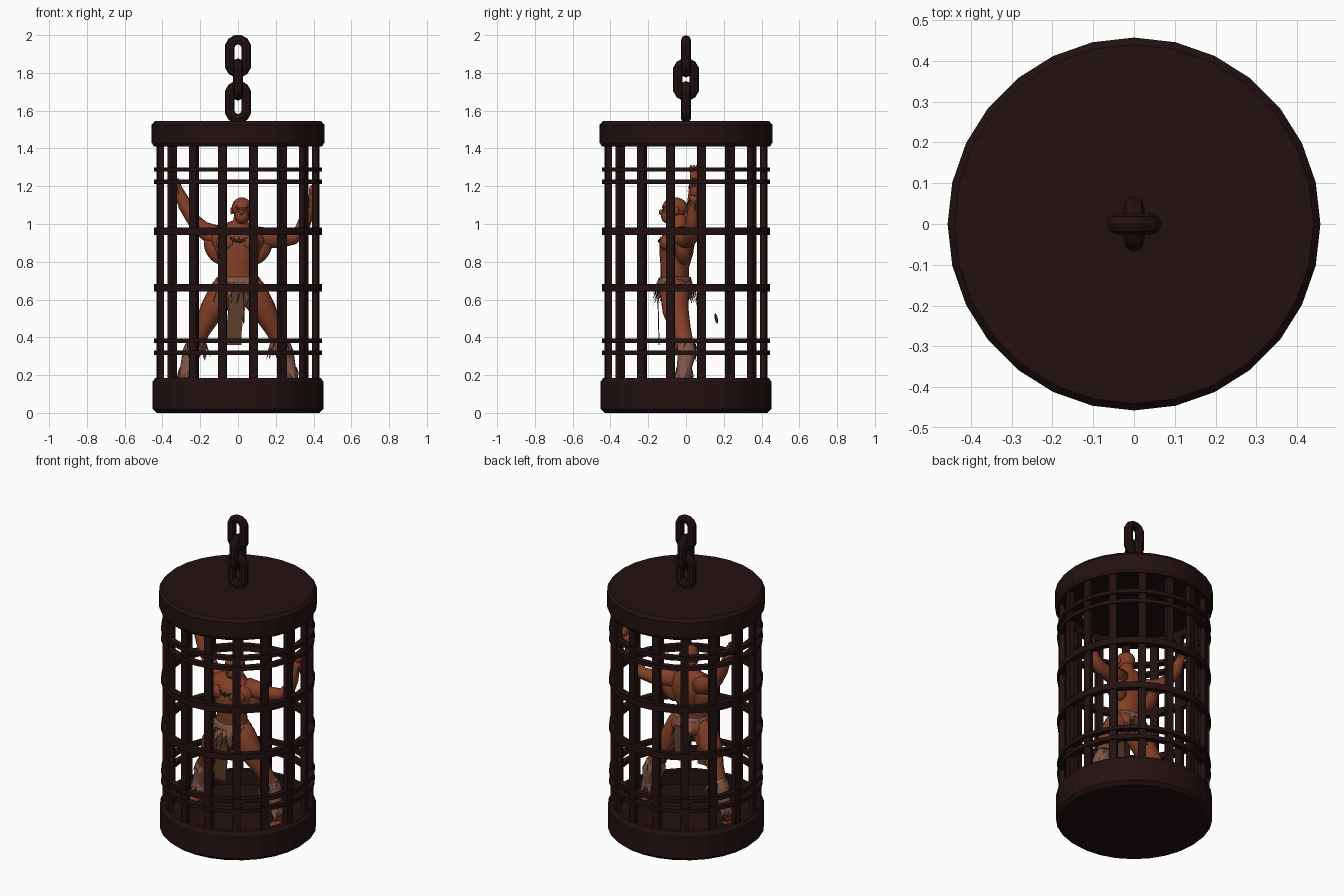
import bpy, bmesh, math, random
from mathutils import Vector, Matrix

if "Cube" in bpy.data.objects:
    bpy.data.objects.remove(bpy.data.objects["Cube"])
random.seed(4)

def mat(name, c):
    m = bpy.data.materials.new(name)
    m.diffuse_color = (*c, 1)
    m.use_nodes = True
    m.node_tree.nodes["Principled BSDF"].inputs["Base Color"].default_value = m.diffuse_color
    return m

IRON = mat("dark_iron", (0.017, 0.0055, 0.0055))
SKIN = mat("skin", (0.23, 0.05, 0.021))
WRAP = mat("fur_wrap", (0.22, 0.095, 0.068))
CLOTH = mat("loin_cloth", (0.11, 0.05, 0.026))
BONE = mat("dark_feather", (0.035, 0.018, 0.012))

def add(name, bm, m, smooth=False):
    bmesh.ops.recalc_face_normals(bm, faces=bm.faces[:])
    me = bpy.data.meshes.new(name)
    bm.to_mesh(me)
    bm.free()
    me.materials.append(m)
    for p in me.polygons:
        p.use_smooth = smooth
    ob = bpy.data.objects.new(name, me)
    bpy.context.collection.objects.link(ob)
    return ob

def skin_rings(bm, rings, loop=False, caps=True):
    n, k = len(rings[0]), len(rings)
    for i in range(k if loop else k - 1):
        a, b = rings[i], rings[(i + 1) % k]
        for j in range(n):
            bm.faces.new((a[j], a[(j + 1) % n], b[(j + 1) % n], b[j]))
    if caps and not loop:
        bm.faces.new(rings[0])
        bm.faces.new(rings[-1])

def lathe(name, prof, m, loop=False, n=28):
    bm = bmesh.new()
    rings = [[bm.verts.new((r * math.sin(2 * math.pi * j / n), r * math.cos(2 * math.pi * j / n), z))
              for j in range(n)] for r, z in prof]
    skin_rings(bm, rings, loop)
    return add(name, bm, m)

def loft(name, pts, m, n=14):
    """Limb through (x, y, z, width radius, depth radius) stations."""
    bm, rings = bmesh.new(), []
    P = [Vector(p[:3]) for p in pts]
    for i, p in enumerate(pts):
        t = (P[min(i + 1, len(P) - 1)] - P[max(i - 1, 0)]).normalized()
        u = Vector((0, 1, 0)).cross(t).normalized()
        v = t.cross(u)
        rings.append([bm.verts.new(P[i] + u * p[3] * math.cos(2 * math.pi * j / n)
                                   + v * p[4] * math.sin(2 * math.pi * j / n)) for j in range(n)])
    skin_rings(bm, rings)
    return add(name, bm, m, True)

def blob(name, c, r, m, rot=(0, 0, 0), seg=14):
    bm = bmesh.new()
    M = Matrix.Translation(c)
    for ax, a in zip("XYZ", rot):
        M = M @ Matrix.Rotation(math.radians(a), 4, ax)
    bmesh.ops.create_uvsphere(bm, u_segments=seg, v_segments=max(6, seg * 2 // 3), radius=1,
                              matrix=M @ Matrix.Diagonal((*r, 1)))
    return add(name, bm, m, True)

def fringe(name, c, rx, ry, n, length, width, m, flare=0.3):
    """Ragged ring of hanging leaf-shaped tufts."""
    bm = bmesh.new()
    for i in range(n):
        a = 2 * math.pi * (i + random.uniform(-.3, .3)) / n
        o, s = Vector((math.cos(a), math.sin(a), 0)), Vector((-math.sin(a), math.cos(a), 0))
        L = length * random.uniform(.6, 1.25)
        p = Vector(c) + Vector((rx * o.x, ry * o.y, random.uniform(-.01, .01)))
        d = o * flare * random.uniform(.2, 1.2) + s * random.uniform(-.3, .3) - Vector((0, 0, 1))
        mid = p + d * L * .45
        q = [p - s * width * .3, mid - s * width * .5, p + d * L, mid + s * width * .5, p + s * width * .3]
        bm.faces.new([bm.verts.new(x) for x in q])
    return add(name, bm, m)

# --- cage base, cap, hoops ---
lathe("cage_base", [(.43, 0), (.452, .02), (.452, .165), (.438, .185), (.405, .185), (.40, .10)], IRON)
lathe("cage_cap", [(.40, 1.45), (.405, 1.41), (.445, 1.41), (.457, 1.43), (.457, 1.525), (.44, 1.545)], IRON)
for i, (a, b) in enumerate([(.306, .33), (.37, .394), (.643, .682), (.942, .982), (1.213, 1.236), (1.277, 1.3)]):
    lathe(f"hoop_{i}", [(.408, a), (.445, a), (.445, b), (.408, b)], IRON, True)

# --- sixteen flat upright bars ---
bm = bmesh.new()
for i in range(16):
    M = Matrix.Rotation(2 * math.pi * (i + .5) / 16, 4, 'Z') @ Matrix.Translation((.42, 0, .785))
    bmesh.ops.create_cube(bm, size=1, matrix=M @ Matrix.Diagonal((.03, .045, 1.37, 1)))
add("upright_bars", bm, IRON)

# --- hanging chain ---
for i, zc in enumerate((1.645, 1.765, 1.888)):
    bm, rings = bmesh.new(), []
    for k in range(12):
        a = 2 * math.pi * (k + .5) / 12
        o = Vector((math.cos(a), 0, math.sin(a)))
        c = Vector((.044 * o.x, 0, .043 * o.z + math.copysign(.045, o.z)))
        ring = [c + o * .026 * math.cos(b) + Vector((0, .026 * math.sin(b), 0))
                for b in [2 * math.pi * j / 8 for j in range(8)]]
        R = Matrix.Rotation(math.pi / 2 * (i % 2), 3, 'Z')
        rings.append([bm.verts.new(R @ v + Vector((0, 0, zc))) for v in ring])
    skin_rings(bm, rings, True)
    add(f"chain_link_{i}", bm, IRON)

# --- torso, neck and head ---
loft("torso", [(0, -.06, .60, .06, .045), (0, -.06, .64, .105, .07), (0, -.06, .70, .105, .076),
               (0, -.06, .77, .09, .075), (0, -.052, .85, .115, .09), (0, -.045, .91, .145, .092),
               (0, -.035, .955, .14, .07), (.01, -.03, .99, .07, .048), (.015, -.04, 1.01, .042, .042),
               (.02, -.05, 1.06, .038, .042)], SKIN, 20)
for s in (-1, 1):
    blob("chest_muscle", (s * .058, -.10, .90), (.06, .042, .045), SKIN)
    blob("buttock", (s * .052, -.015, .655), (.055, .05, .055), SKIN)
    blob("ear", (.02 + s * .053, -.05, 1.07), (.008, .014, .02), SKIN, seg=8)
    blob("eye", (.02 + s * .02, -.121, 1.078), (.008, .005, .005), BONE, seg=8)
blob("skull", (.02, -.058, 1.085), (.053, .068, .056), SKIN, seg=20)
blob("jaw", (.02, -.09, 1.04), (.038, .042, .04), SKIN)
blob("nose", (.02, -.13, 1.062), (.01, .014, .016), SKIN, seg=8)
blob("brow", (.02, -.115, 1.09), (.036, .013, .008), SKIN, seg=8)

# --- arms reaching for the bars ---
loft("left_arm", [(-.08, -.02, .93, .06, .055), (-.14, -.01, .945, .055, .05), (-.19, .01, .975, .043, .043),
                  (-.235, .03, 1.02, .036, .038), (-.28, .04, 1.10, .037, .036), (-.325, .04, 1.20, .022, .023),
                  (-.335, .045, 1.235, .022, .024)], SKIN)
loft("right_arm", [(.08, -.02, .93, .06, .055), (.15, -.01, .925, .055, .05), (.22, .01, .915, .042, .044),
                   (.29, .025, .925, .036, .037), (.335, .03, .965, .037, .037), (.36, .035, 1.03, .034, .034),
                   (.385, .04, 1.125, .021, .022), (.39, .045, 1.15, .02, .024)], SKIN)
for s, (x, y, z) in ((-1, (-.34, .05, 1.255)), (1, (.393, .05, 1.175))):
    blob("palm", (x, y, z), (.018, .03, .032), SKIN)
    for k in range(4):
        blob("finger", (x + s * .012, y - .024 + .015 * k, z + .035), (.008, .008, .024), SKIN, (0, s * 15, 0), 8)
    fringe("wrist_feathers", (x - s * .012, y - .005, z - .045), .026, .026, 9, .05, .014, BONE)
for s in (-1, 1):
    blob("lat_muscle", (s * .115, -.015, .87), (.06, .045, .09), SKIN, (0, s * 28, 0))

# --- legs, feet, shin wraps ---
for s in (-1, 1):
    loft("leg", [(s * .05, -.06, .70, .06, .06), (s * .075, -.06, .64, .078, .078),
                 (s * .14, -.055, .54, .065, .07), (s * .19, -.025, .44, .046, .052),
                 (s * .215, -.012, .39, .044, .048), (s * .245, .005, .32, .043, .046),
                 (s * .275, -.01, .22, .028, .03), (s * .29, -.01, .13, .026, .03)], SKIN)
    loft("shin_wrap", [(s * .222, -.008, .37, .048, .052), (s * .245, .005, .32, .049, .052),
                       (s * .272, -.01, .23, .036, .038), (s * .285, -.01, .17, .036, .04)], WRAP)
    blob("foot", (s * .298, -.045, .122), (.034, .075, .024), SKIN, (0, 0, s * 14))
    fringe("knee_fur", (s * .222, -.008, .375), .05, .054, 22, .085, .022, WRAP, .35)
    fringe("knee_feathers", (s * .222, -.005, .37), .053, .057, 8, .06, .012, BONE, .45)
    fringe("ankle_fur", (s * .272, -.01, .235), .038, .04, 16, .07, .02, WRAP, .3)

# --- fur skirt and loin cloth ---
loft("skirt_belt", [(0, -.06, .67, .118, .088), (0, -.06, .70, .115, .086), (0, -.06, .72, .108, .08)], WRAP, 20)
fringe("skirt_fur", (0, -.06, .71), .115, .086, 40, .085, .03, WRAP, .35)
fringe("skirt_feathers", (0, -.06, .69), .12, .09, 26, .11, .016, BONE, .3)
fringe("skirt_under", (0, -.06, .68), .112, .082, 26, .09, .03, CLOTH, .25)

def flap(name, x0, x1, y0, y1, z0, z1):
    bm, rings = bmesh.new(), []
    for k in range(6):
        t = k / 5
        y, z = y0 + (y1 - y0) * t, z0 + (z1 - z0) * t
        w = .008 * math.sin(t * 5)
        rings.append([bm.verts.new(p) for p in ((x0 + w, y, z), (x1 + w, y, z),
                                                (x1 + w, y + .005, z), (x0 + w, y + .005, z))])
    skin_rings(bm, rings)
    add(name, bm, CLOTH)

flap("front_cloth", -.058, .025, -.153, -.145, .69, .36)
flap("rear_cloth", -.04, .04, .045, .065, .67, .50)

# --- bead necklace and loose feather ---
for k in range(15):
    a = math.pi * (k / 14 + 1)
    blob("bead", (.005 + .068 * math.cos(a), -.085 + .055 * math.sin(a), .965 + .055 * math.sin(a)),
         (.008, .008, .01), BONE, seg=6)
fringe("neck_teeth", (.005, -.10, .925), .05, .042, 12, .035, .012, BONE, .4)
blob("loose_feather", (.03, .16, .50), (.006, .008, .028), BONE, (12, 0, 0), 6)
